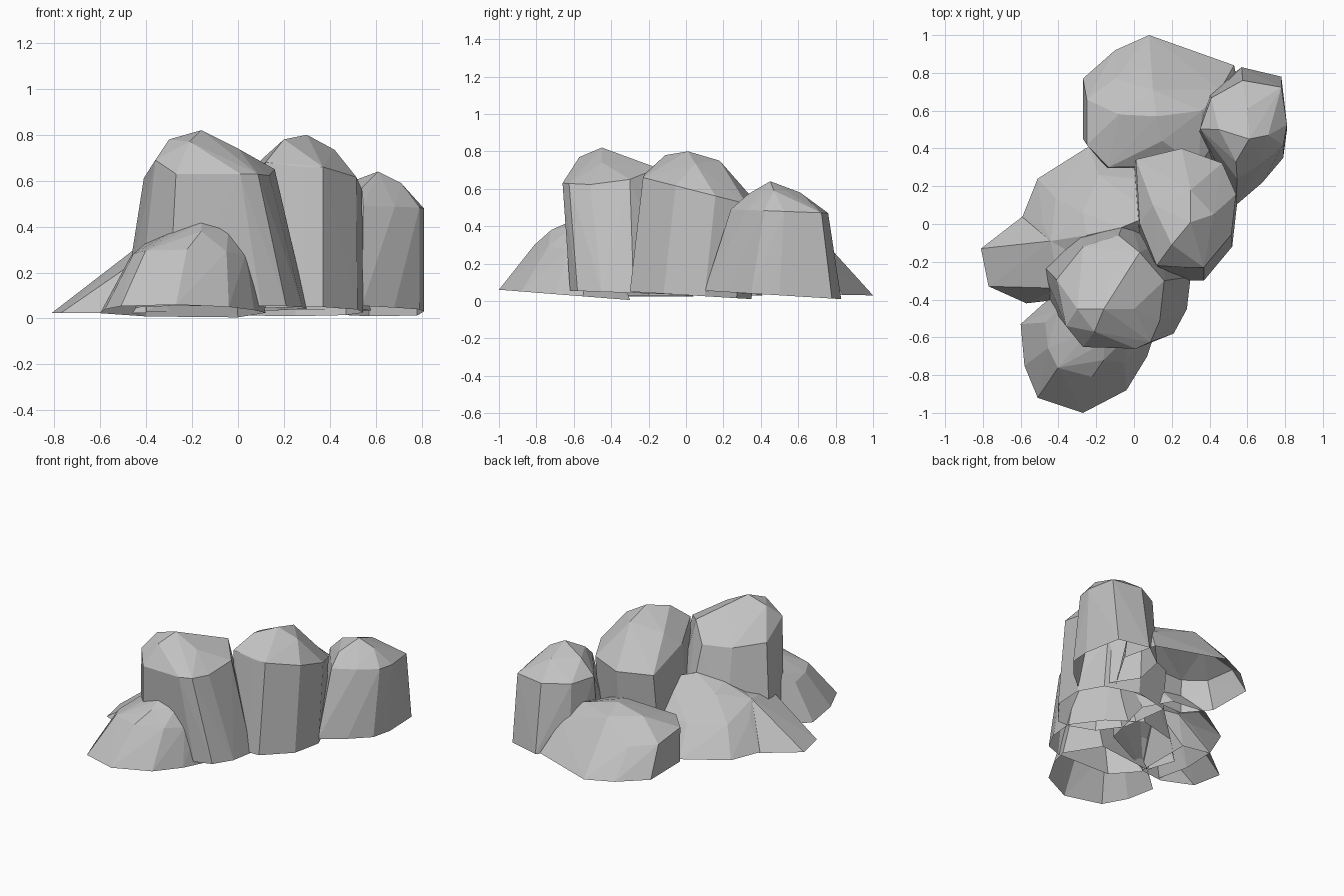
import bpy
import bmesh
from mathutils import Vector

default_cube = bpy.data.objects.get("Cube")
if default_cube:
    bpy.data.objects.remove(default_cube, do_unlink=True)

# One plain grey stone colour
stone = bpy.data.materials.new("grey_stone")
stone.use_nodes = True
stone_colour = (0.54, 0.54, 0.54, 1.0)
stone.diffuse_color = stone_colour
shader = next(node for node in stone.node_tree.nodes if node.type == "BSDF_PRINCIPLED")
shader.inputs["Base Color"].default_value = stone_colour
shader.inputs["Roughness"].default_value = 0.9


def fit_to_box(outline, left, right, front, back):
    """Stretch an outline to fill a box seen from above."""
    xs = [point.x for point in outline]
    ys = [point.y for point in outline]
    fitted = []
    for point in outline:
        across = (point.x - min(xs)) / (max(xs) - min(xs))
        along = (point.y - min(ys)) / (max(ys) - min(ys))
        fitted.append(Vector((left + across * (right - left),
                              front + along * (back - front))))
    return fitted


def add_ring(mesh_builder, outline, front_height, back_height):
    """Add a ring of points that leans from the front to the back."""
    ys = [point.y for point in outline]
    ring = []
    for point in outline:
        along = (point.y - min(ys)) / (max(ys) - min(ys))
        height = front_height + along * (back_height - front_height)
        ring.append(mesh_builder.verts.new((point.x, point.y, height)))
    return ring


def build_rock(name, footprint, base, crown, shoulder_lean=None, shoulder_box=None):
    """Wrap a faceted shell, open below, around a footprint, shoulder and crown.

    base and shoulder_lean are front and back heights; shoulder_box is its
    left, right, front and back; crown is the few corners of the top.
    """
    outline = [Vector(point) for point in footprint]
    mesh_builder = bmesh.new()
    rim = set(add_ring(mesh_builder, outline, *base))
    if shoulder_box:
        add_ring(mesh_builder, fit_to_box(outline, *shoulder_box), *shoulder_lean)
    for point in crown:
        mesh_builder.verts.new(point)

    hull = bmesh.ops.convex_hull(mesh_builder, input=mesh_builder.verts[:])
    unused = {item for item in hull["geom_interior"] + hull["geom_unused"]
              if isinstance(item, bmesh.types.BMVert)}
    rim -= unused
    bmesh.ops.delete(mesh_builder, geom=list(unused), context="VERTS")
    bmesh.ops.recalc_face_normals(mesh_builder, faces=mesh_builder.faces[:])

    # Open the underside
    underside = [face for face in mesh_builder.faces if rim.issuperset(face.verts)]
    bmesh.ops.delete(mesh_builder, geom=underside, context="FACES")

    mesh = bpy.data.meshes.new(name)
    mesh_builder.to_mesh(mesh)
    mesh_builder.free()
    mesh.materials.append(stone)
    rock = bpy.data.objects.new(name, mesh)
    bpy.context.collection.objects.link(rock)


# Low boulder at the front
build_rock(
    "front_boulder",
    [(-.6, -.53), (-.58, -.75), (-.51, -.92), (-.27, -1), (-.04, -.88),
     (.07, -.7), (.12, -.55), (0, -.3), (-.4, -.35)],
    base=(.06, .005),
    shoulder_lean=(.3, .25),
    shoulder_box=(-.47, .07, -.81, -.38),
    crown=[(-.25, -.58, .4), (-.16, -.63, .42), (-.04, -.6, .4), (0, -.5, .38),
           (-.16, -.72, .38), (-.4, -.45, .33)])

# Tallest rock
build_rock(
    "tall_front_rock",
    [(-.5, -.2), (-.43, -.45), (-.3, -.61), (.1, -.62), (.21, -.58),
     (.28, -.45), (.3, -.28), (.17, -.08), (-.03, .07), (-.3, 0)],
    base=(.055, .03),
    shoulder_lean=(.63, .6),
    shoulder_box=(-.41, .15, -.66, -.06),
    crown=[(-.36, -.54, .69), (-.3, -.45, .78), (-.21, -.57, .77), (-.16, -.45, .82),
           (0, -.45, .74), (.03, -.15, .71), (-.12, -.27, .74), (.16, -.3, .65)])

# Middle rock
build_rock(
    "tall_middle_rock",
    [(.25, .35), (0, .29), (.02, -.06), (.12, -.23), (.28, -.3), (.37, -.3),
     (.52, -.12), (.545, .1), (.47, .27)],
    base=(.05, .01),
    shoulder_lean=(.66, .5),
    shoulder_box=(.01, .54, -.23, .4),
    crown=[(.3, .01, .8), (.2, -.11, .78), (.3, .18, .75), (.42, .05, .735),
           (.1, .1, .69), (.12, -.22, .68)])

# Smaller upright rock at the back
build_rock(
    "upright_back_rock",
    [(.4, .7), (.57, .83), (.78, .78), (.81, .5), (.79, .35), (.68, .22),
     (.54, .1), (.34, .47)],
    base=(.055, .01),
    shoulder_lean=(.49, .47),
    shoulder_box=(.35, .81, .24, .76),
    crown=[(.61, .45, .64), (.71, .47, .59), (.6, .61, .58), (.54, .33, .57),
           (.45, .5, .58)])

# Low boulder at the back
build_rock(
    "back_boulder",
    [(-.27, .77), (-.1, .92), (.08, 1), (.53, .84), (.58, .6), (.4, .3),
     (-.14, .29), (-.27, .45)],
    base=(.04, .03),
    shoulder_lean=(.27, .21),
    shoulder_box=(-.25, .5, .3, .83),
    crown=[(-.08, .58, .35), (.1, .71, .35), (.36, .6, .34), (.15, .44, .36),
           (.12, .57, .39)])

# Sloping mound behind the tallest rock, with a spur to the side
build_rock(
    "side_mound",
    [(-.24, .41), (-.51, .24), (-.59, .04), (-.6, -.2), (-.55, -.41),
     (-.41, -.4), (0, -.2), (.1, .2), (0, .38)],
    base=(.03, .03),
    shoulder_lean=(.21, .21),
    shoulder_box=(-.49, .1, -.33, .26),
    crown=[(-.44, -.09, .31), (-.27, .06, .36), (-.25, -.06, .39), (-.07, -.02, .42),
           (.1, .05, .37)])
build_rock(
    "side_spur",
    [(-.81, -.13), (-.77, -.33), (-.57, -.42), (-.4, -.4), (-.4, 0), (-.59, .04)],
    base=(.025, .025),
    crown=[(-.44, -.09, .31), (-.4, -.34, .28), (-.3, -.15, .33)])
